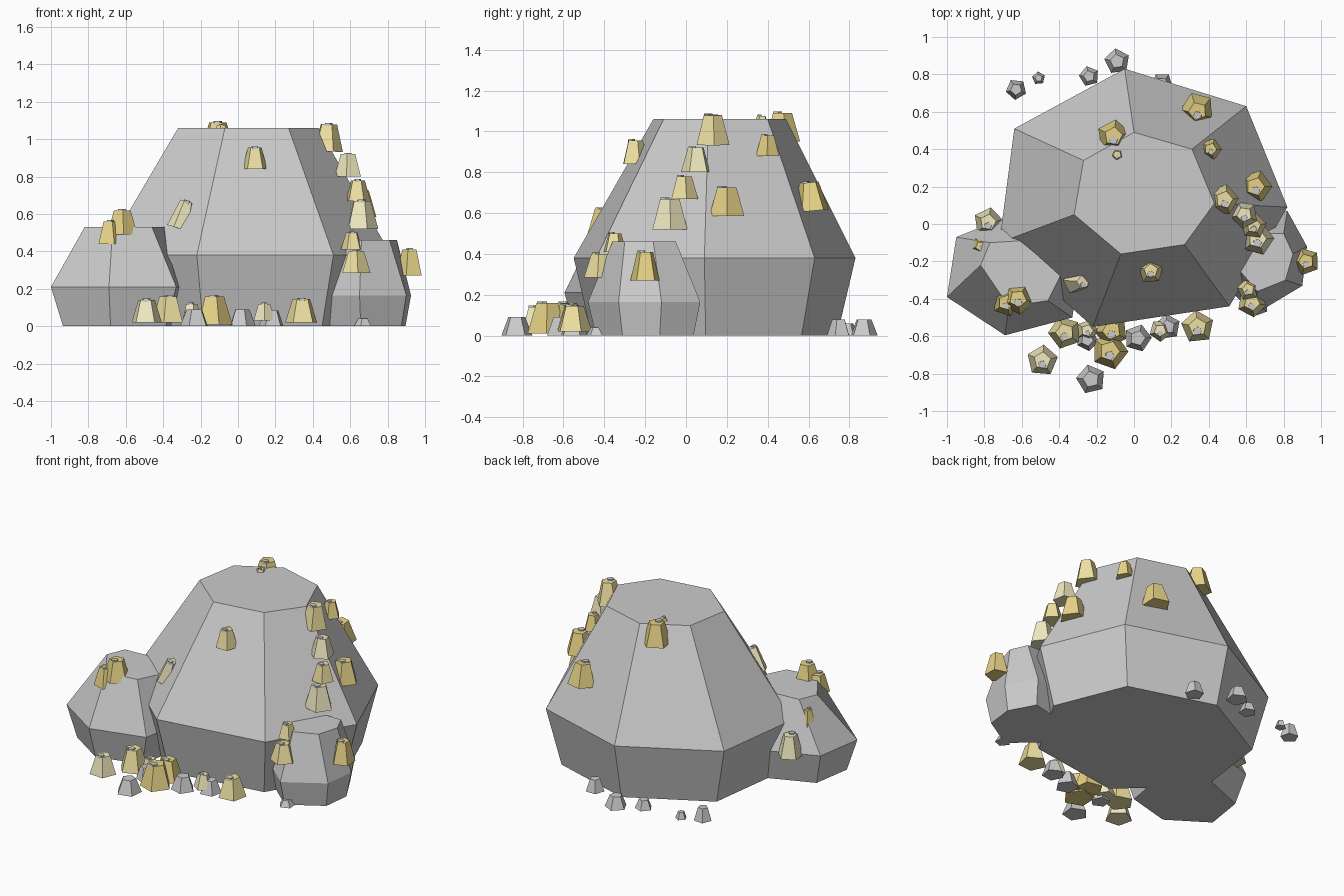
import bpy, bmesh, random
from math import sin, cos, tau
from mathutils import Vector, Euler

random.seed(4)


def material(name, rgb):
    m = bpy.data.materials.new(name)
    m.diffuse_color = (*rgb, 1)
    return m


GOLD = material("gold", (0.80, 0.65, 0.24))
MID = material("bright_gold", (0.86, 0.75, 0.36))
PALE = material("pale_gold", (0.88, 0.82, 0.53))


def loft(bm, rings):
    """Skin a stack of equal-count rings and cap both ends."""
    loops = [[bm.verts.new(p) for p in ring] for ring in rings]
    n = len(loops[0])
    for a, b in zip(loops, loops[1:]):
        for i in range(n):
            j = (i + 1) % n
            bm.faces.new((a[i], a[j], b[j], b[i]))
    bm.faces.new(loops[0])
    bm.faces.new(loops[-1])


def finish(name, bm, mats=()):
    bmesh.ops.recalc_face_normals(bm, faces=bm.faces)
    me = bpy.data.meshes.new(name)
    bm.to_mesh(me)
    bm.free()
    ob = bpy.data.objects.new(name, me)
    bpy.context.collection.objects.link(ob)
    for m in mats:
        me.materials.append(m)
    return ob


def boulder(name, mid, z_mid, top, z_top, shrink):
    cx = sum(p[0] for p in mid) / len(mid)
    cy = sum(p[1] for p in mid) / len(mid)
    base = [(cx + (x - cx) * shrink, cy + (y - cy) * shrink, 0) for x, y in mid]
    bm = bmesh.new()
    loft(bm, [base, [(x, y, z_mid) for x, y in mid], [(x, y, z_top) for x, y in top]])
    finish(name, bm)


def chunk(name, x, y, z0, z1, r, mat=None, tilt=(0, 0), taper=0.55):
    """Five-sided tapered nugget, optionally with a small pale cap."""
    spin = random.uniform(0, tau)
    rot = Euler((tilt[0], tilt[1], 0)).to_matrix()
    h = z1 - z0

    def ring(rad, z, oy=0):
        return [Vector((x, y, z0 + h / 2)) + rot @ Vector(
            (rad * cos(spin + i * tau / 5), rad * sin(spin + i * tau / 5) + oy, z - h / 2))
            for i in range(5)]
    bm = bmesh.new()
    loft(bm, [ring(r, 0), ring(r * taper, h)])
    finish(name, bm, [mat] if mat else [])
    if mat:
        bm = bmesh.new()
        loft(bm, [ring(r * 0.3, h - 0.025, -r * 0.25), ring(r * 0.26, h + 0.007, -r * 0.25)])
        finish(name + "_cap", bm)


# Boulders
boulder("main_boulder",
        [(-0.64, 0.51), (-0.72, -0.10), (-0.22, -0.55), (0.51, -0.44),
         (0.82, 0.09), (0.60, 0.63), (-0.05, 0.83)], 0.38,
        [(-0.27, 0.34), (-0.32, 0.05), (-0.07, -0.16), (0.27, -0.11),
         (0.43, 0.11), (0.31, 0.40), (0.0, 0.49)], 1.06, 0.87)
boulder("left_boulder",
        [(-0.95, -0.07), (-1.0, -0.39), (-0.69, -0.595), (-0.33, -0.50),
         (-0.28, -0.20), (-0.60, 0.07)], 0.21,
        [(-0.77, -0.10), (-0.82, -0.22), (-0.67, -0.44), (-0.46, -0.41),
         (-0.39, -0.27), (-0.61, -0.09)], 0.53, 0.82)
boulder("right_boulder",
        [(0.90, -0.33), (0.925, -0.12), (0.82, 0.07), (0.50, 0.0),
         (0.39, -0.25), (0.65, -0.48)], 0.165,
        [(0.81, -0.30), (0.85, -0.16), (0.80, -0.05), (0.62, -0.05),
         (0.54, -0.22), (0.66, -0.36)], 0.46, 0.87)

# Gold nuggets on the ground in front
for a in [(-0.49, -0.73, 0.02, 0.14, 0.085, PALE), (-0.37, -0.58, 0.02, 0.16, 0.09, MID),
          (-0.13, -0.68, 0.01, 0.16, 0.10, GOLD), (0.14, -0.57, 0.03, 0.12, 0.06, PALE),
          (0.34, -0.55, 0.02, 0.145, 0.09, MID), (-0.25, -0.57, 0.02, 0.12, 0.06, PALE),
          (-0.12, -0.57, 0.02, 0.15, 0.09, GOLD)]:
    chunk("ground_nugget", *a)

# Gold nuggets on the side boulders
for a in [(-0.685, -0.42, 0.44, 0.56, 0.075, GOLD), (-0.62, -0.40, 0.49, 0.62, 0.085, GOLD),
          (-0.78, 0.01, 0.20, 0.34, 0.08, PALE), (-0.82, -0.12, 0.37, 0.47, 0.05, GOLD),
          (0.61, -0.35, 0.41, 0.50, 0.06, MID), (0.63, -0.42, 0.285, 0.40, 0.08, MID),
          (0.92, -0.20, 0.27, 0.41, 0.075, GOLD)]:
    chunk("side_nugget", *a)

# Gold vein down the main boulder's right ridge, and scattered nuggets
for a in [(0.48, 0.13, 0.935, 1.08, 0.085, MID, (0, 0.05)), (0.59, 0.05, 0.80, 0.92, 0.075, PALE),
          (0.64, -0.01, 0.67, 0.78, 0.07, MID), (0.66, -0.08, 0.52, 0.67, 0.09, PALE),
          (0.65, 0.20, 0.585, 0.725, 0.09, GOLD), (0.41, 0.40, 0.88, 0.98, 0.06, GOLD),
          (0.34, 0.61, 0.61, 0.75, 0.09, GOLD, (0.1, 0)), (-0.11, 0.47, 0.95, 1.09, 0.09, GOLD),
          (-0.09, 0.37, 1.03, 1.075, 0.04, MID), (0.09, -0.25, 0.84, 0.955, 0.07, MID),
          (-0.295, -0.31, 0.52, 0.67, 0.065, PALE, (0, 0.3))]:
    chunk("boulder_nugget", *a)

# Loose grey pebbles
for x, y, h, r in [(-0.23, -0.83, 0.09, 0.08), (0.02, -0.61, 0.09, 0.075),
                   (0.18, -0.55, 0.085, 0.07), (0.67, -0.44, 0.04, 0.05),
                   (-0.25, -0.62, 0.085, 0.06), (-0.09, 0.87, 0.078, 0.07),
                   (-0.24, 0.79, 0.06, 0.055), (-0.63, 0.72, 0.085, 0.057),
                   (-0.51, 0.78, 0.045, 0.036), (0.15, 0.75, 0.08, 0.06)]:
    chunk("pebble", x, y, 0, h, r)
